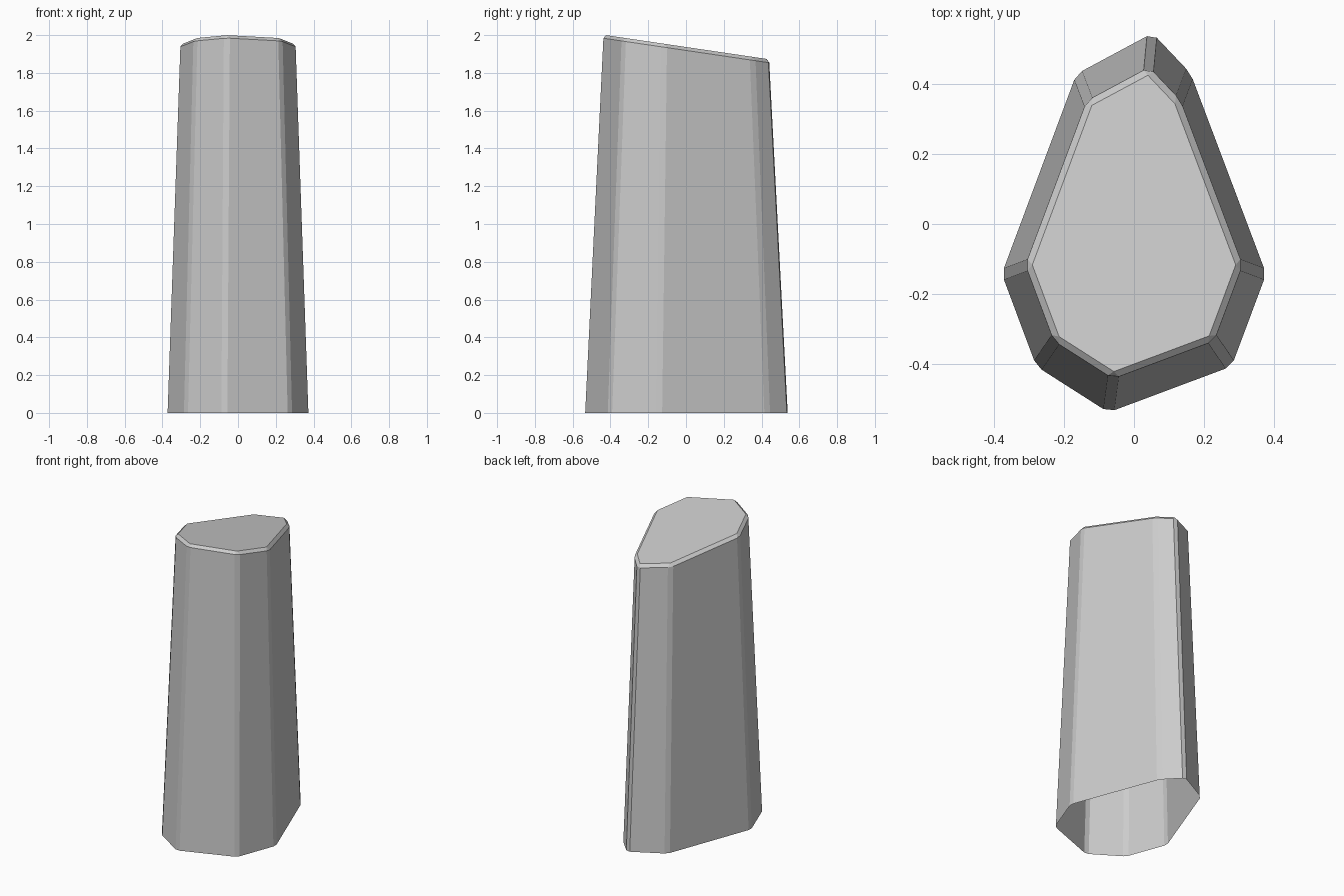
import bpy
import bmesh

cube = bpy.data.objects.get("Cube")
if cube:
    bpy.data.objects.remove(cube, do_unlink=True)

# Plain grey material
grey = bpy.data.materials.new("grey")
grey.use_nodes = True
colour = (0.6, 0.6, 0.6, 1)
grey.diffuse_color = colour
grey.node_tree.nodes["Principled BSDF"].inputs["Base Color"].default_value = colour

# Eight-cornered footprint, counter-clockwise
FOOTPRINT = [(0.053, 0.547), (-0.165, 0.43), (-0.379, -0.143), (-0.28, -0.408),
             (-0.073, -0.54), (0.28, -0.408), (0.379, -0.143), (0.162, 0.432)]
TAPER = 0.82
SLOPE = 0.148
CROWN = 1.937
CHAMFER = 0.018

# Tapered shell, open underneath, with a sloping top
bm = bmesh.new()
base = [bm.verts.new((x, y, 0)) for x, y in FOOTPRINT]
top = [bm.verts.new((x * TAPER, y * TAPER, CROWN - SLOPE * y * TAPER))
       for x, y in FOOTPRINT]
for i in range(len(base)):
    j = (i + 1) % len(base)
    bm.faces.new((base[i], base[j], top[j], top[i]))
bm.faces.new(top)

# Chamfer the corners and the top rim
edges = [e for e in bm.edges if not e.is_boundary]
bmesh.ops.bevel(bm, geom=edges, offset=CHAMFER, offset_type='OFFSET',
                segments=1, profile=0.5, affect='EDGES')
bm.normal_update()

mesh = bpy.data.meshes.new("tapered_pillar")
bm.to_mesh(mesh)
bm.free()
mesh.materials.append(grey)
pillar = bpy.data.objects.new("tapered_pillar", mesh)
bpy.context.collection.objects.link(pillar)
